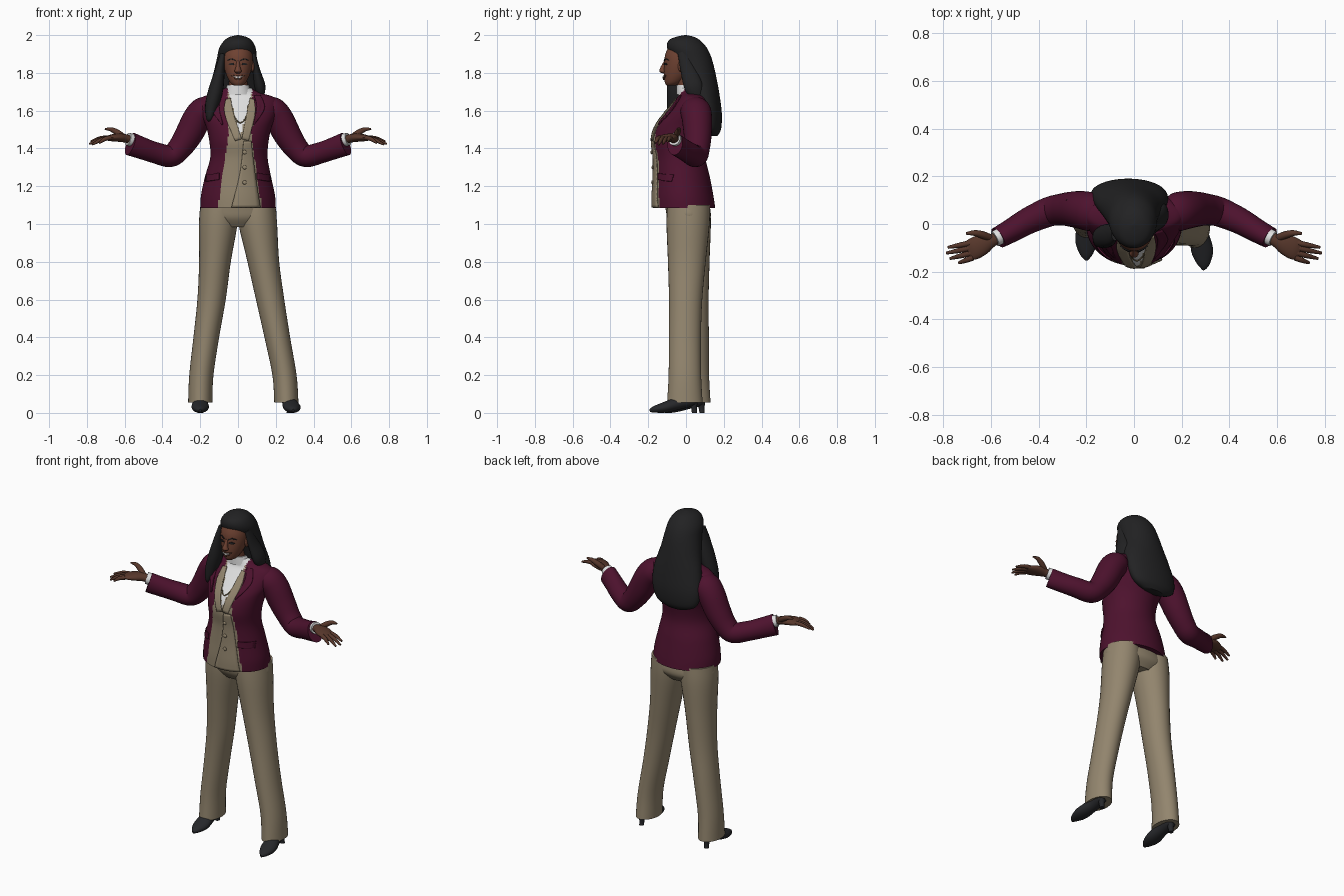
import bpy
from math import sin, cos, pi, sqrt
from mathutils import Vector

if "Cube" in bpy.data.objects:
    bpy.data.objects.remove(bpy.data.objects["Cube"])


def material(name, r, g, b):
    m = bpy.data.materials.new(name)
    m.use_nodes = True
    m.diffuse_color = (r, g, b, 1)
    bsdf = next(n for n in m.node_tree.nodes if n.type == 'BSDF_PRINCIPLED')
    bsdf.inputs["Base Color"].default_value = (r, g, b, 1)
    bsdf.inputs["Roughness"].default_value = 0.8
    return m


MAROON = material("maroon cloth", .075, .006, .027)
TAN = material("tan cloth", .29, .235, .155)
WHITE = material("white cloth", .75, .75, .75)
FACE = material("face skin", .16, .055, .032)
HAND = material("hand skin", .095, .038, .024)
HAIR = material("black hair", .016, .016, .017)
SHOE = material("shoe leather", .02, .021, .024)
GOLD = material("dull metal", .16, .12, .06)

X, Y, Z = Vector((1, 0, 0)), Vector((0, 1, 0)), Vector((0, 0, 1))
made = []


def add_mesh(name, verts, faces, mats):
    me = bpy.data.meshes.new(name)
    me.from_pydata(verts, [], faces)
    for m in mats:
        me.materials.append(m)
    ob = bpy.data.objects.new(name, me)
    bpy.context.collection.objects.link(ob)
    made.append(ob)
    return ob


def smooth_rings(rings, steps):
    """Catmull-Rom interpolation of (x, y, z, a, b) rings."""
    pts = [rings[0]] + list(rings) + [rings[-1]]
    out = []
    for i in range(1, len(pts) - 2):
        for s in range(steps):
            t = s / steps
            out.append([.5 * (2 * q + (r - p) * t + (2 * p - 5 * q + 4 * r - s2) * t * t
                              + (3 * q - p - 3 * r + s2) * t ** 3)
                        for p, q, r, s2 in zip(*pts[i - 1:i + 3])])
    return out + [list(rings[-1])]


def loft(name, rings, mat, n=24, steps=5, flat=False, ref=Y):
    """Skin elliptical rings; flat keeps them horizontal, else they follow the path."""
    rs = smooth_rings(rings, steps)
    verts, faces = [], []
    for i, r in enumerate(rs):
        c = Vector(r[:3])
        t = Z if flat else (Vector(rs[min(i + 1, len(rs) - 1)][:3]) - Vector(rs[max(i - 1, 0)][:3])).normalized()
        u = ref.cross(t).normalized()
        v = t.cross(u)
        for k in range(n):
            w = 2 * pi * k / n
            verts.append(c + u * cos(w) * max(r[3], .001) + v * sin(w) * max(r[4], .001))
    for i in range(len(rs) - 1):
        for k in range(n):
            l = (k + 1) % n
            faces.append((i * n + k, i * n + l, i * n + n + l, i * n + n + k))
    faces.append(tuple(reversed(range(n))))
    faces.append(tuple(range(len(verts) - n, len(verts))))
    return add_mesh(name, verts, faces, mat if isinstance(mat, list) else [mat])


def front(rings, x, z):
    """Front surface y of a horizontal loft."""
    rs = smooth_rings(rings, 8)
    r = min(rs, key=lambda q: abs(q[2] - z))
    return r[1] - r[4] * sqrt(max(0, 1 - ((x - r[0]) / r[3]) ** 2))


def plate(name, edge_a, edge_b, mat, rings, cols=6, rows=6, lift=.005):
    """Thin panel between two (x, z) edges, laid on the front of a loft."""
    ea, eb = [smooth_rings([p + (0, 0, 0) for p in e], rows) for e in (edge_a, edge_b)]
    verts, faces = [], []
    for p, q in zip(ea, eb):
        for c in range(cols + 1):
            x, z = [p[j] + (q[j] - p[j]) * c / cols for j in (0, 1)]
            verts.append((x, front(rings, x, z) - lift, z))
    w = cols + 1
    for i in range(len(ea) - 1):
        for c in range(cols):
            k = i * w + c
            faces.append((k, k + 1, k + w + 1, k + w))
    ob = add_mesh(name, verts, faces, [mat])
    sol = ob.modifiers.new("thickness", 'SOLIDIFY')
    sol.thickness, sol.offset = .006, 0
    return ob


def ball(name, loc, size, mat):
    bpy.ops.mesh.primitive_uv_sphere_add(segments=16, ring_count=10, radius=1, location=loc)
    ob = bpy.context.object
    ob.name, ob.scale = name, size
    ob.data.materials.append(mat)
    made.append(ob)


# Jacket body, coloured by zone
TORSO = [(0, -.01, 1.085, .2, .165), (0, -.015, 1.15, .196, .16), (0, -.022, 1.25, .175, .148),
         (.005, -.033, 1.35, .152, .137), (.005, -.033, 1.44, .157, .147), (.005, -.01, 1.52, .175, .15),
         (.003, .015, 1.58, .2, .132), (0, .032, 1.635, .213, .105), (0, .035, 1.672, .19, .08),
         (0, .025, 1.695, .115, .065), (0, .015, 1.72, .068, .056)]
jacket = loft("jacket", TORSO, [MAROON, TAN, WHITE], n=112, steps=7, flat=True)
ZONE = [(1.08, .118), (1.26, .09), (1.48, .06), (1.6, .08), (1.68, .065), (1.8, .05)]


def zone_width(z):
    for (z0, w0), (z1, w1) in zip(ZONE, ZONE[1:]):
        if z <= z1:
            return w0 + (w1 - w0) * (z - z0) / (z1 - z0)
    return .05


for f in jacket.data.polygons:
    x, y, z = f.center
    if y < .03 and f.normal.y < .1 and f.normal.z > -.9:
        if z > 1.46 and abs(x - .012) < (z - 1.46) * .26:
            f.material_index = 2
        elif abs(x - .01) < zone_width(z):
            f.material_index = 1

# Front overlap, lapels, pocket flaps, buttons
plate("front_overlap", [(.03, 1.44), (.01, 1.27), (-.035, 1.088)],
      [(.07, 1.44), (.09, 1.27), (.118, 1.088)], TAN, TORSO, rows=8)
for s, side in ((1, "left"), (-1, "right")):
    plate(side + "_lapel", [(.012 + s * .05, 1.665), (.012 + s * .035, 1.58), (.02, 1.45)],
          [(.01 + s * .075, 1.66), (.01 + s * .08, 1.58), (.02 + s * .035, 1.44)], TAN, TORSO)
    plate(side + "_collar", [(s * .085, 1.68), (s * .1, 1.62), (s * .08, 1.53)],
          [(s * .12, 1.68), (s * .14, 1.61), (s * .085, 1.525)], MAROON, TORSO)
    plate(side + "_pocket_flap", [(s * .1, 1.27), (s * .1, 1.235)],
          [(s * .168, 1.26), (s * .17, 1.225)], MAROON, TORSO)
for z in (1.38, 1.3, 1.22):
    ball("button", (.035, front(TORSO, .035, z) - .01, z), (.011, .006, .011), TAN)

# Necklace and blouse collar
chain = [(x, z) for x, z in ((-.035, 1.63), (-.02, 1.57), (.012, 1.535), (.045, 1.57), (.055, 1.63))]
loft("necklace", [(x, front(TORSO, x, z) - .004, z, .003, .003) for x, z in chain], GOLD, n=8)
loft("blouse_collar", [(0, .012, 1.685, .075, .062), (0, .005, 1.735, .058, .055)], WHITE, flat=True)

# Head, neck, face
HEAD = [(0, -.08, 1.732, .02, .022), (0, -.066, 1.75, .042, .046), (0, -.045, 1.795, .064, .072),
        (0, -.032, 1.85, .077, .083), (0, -.025, 1.9, .077, .084), (0, -.012, 1.95, .065, .07),
        (0, 0, 1.98, .03, .03)]
loft("neck", [(0, .01, 1.69, .05, .047), (0, -.01, 1.8, .05, .05)], FACE, flat=True)
loft("head", HEAD, FACE, n=32, flat=True)
loft("nose", [(0, -.105, 1.865, .008, .01), (0, -.121, 1.83, .012, .014),
              (0, -.124, 1.808, .019, .017), (0, -.115, 1.797, .008, .008)], FACE, n=16, flat=True)
plate("lips", [(-.034, 1.79), (0, 1.785), (.034, 1.79)],
      [(-.034, 1.784), (0, 1.762), (.034, 1.784)], HAND, HEAD, lift=.003)
plate("teeth", [(-.022, 1.783), (0, 1.78), (.022, 1.783)],
      [(-.022, 1.78), (0, 1.772), (.022, 1.78)], WHITE, HEAD, lift=.005)
for s, side in ((1, "left"), (-1, "right")):
    plate(side + "_eye", [(s * .018, 1.847), (s * .032, 1.853), (s * .048, 1.847)],
          [(s * .018, 1.844), (s * .032, 1.841), (s * .048, 1.844)], HAIR, HEAD, lift=.002)
    plate(side + "_brow", [(s * .014, 1.868), (s * .035, 1.877), (s * .056, 1.868)],
          [(s * .014, 1.862), (s * .035, 1.871), (s * .056, 1.865)], HAIR, HEAD, lift=.002)
    ball(side + "_ear", (s * .077, -.025, 1.835), (.01, .018, .03), FACE)

# Long hair: main mass, side locks, stray wisps
loft("hair", [(-.03, .14, 1.465, .07, .025), (-.03, .135, 1.5, .135, .05), (-.022, .12, 1.58, .16, .07),
              (-.012, .095, 1.68, .152, .083), (-.01, .065, 1.78, .125, .095), (-.006, .035, 1.87, .107, .103),
              (-.003, .006, 1.93, .097, .106), (0, -.008, 1.97, .074, .085), (0, -.005, 1.99, .045, .05),
              (0, -.003, 2, .004, .004)], HAIR, n=40, flat=True)
loft("right_front_lock", [(-.08, -.04, 1.9, .015, .03), (-.095, -.045, 1.82, .025, .045),
                          (-.115, -.05, 1.72, .038, .05), (-.138, -.055, 1.63, .036, .045),
                          (-.15, -.06, 1.56, .02, .035), (-.152, -.06, 1.54, .004, .01)], HAIR, n=16)
loft("left_side_lock", [(.08, -.02, 1.91, .012, .025), (.095, .01, 1.82, .02, .04),
                        (.115, .04, 1.73, .03, .05), (.125, .06, 1.67, .012, .03)], HAIR, n=16)
for i in range(3):
    z = 1.6 - i * .02
    loft("stray_wisp", [(-.15, .12, z + .02, .01, .01), (-.22, .12, z - .02, .007, .007),
                        (-.285 + i * .015, .1, z - .03, .002, .002)], HAIR, n=8)

# Arms, shirt cuffs, hands with palms up
FINGERS = {"index": (.78, -.098, 1.437), "middle": (.787, -.122, 1.424),
           "ring": (.772, -.145, 1.42), "little": (.735, -.163, 1.428)}
for s, side in ((1, "left"), (-1, "right")):
    def limb(name, rings, mat, **kw):
        loft(side + "_" + name, [(s * r[0],) + r[1:] for r in rings], mat, **kw)

    limb("sleeve", [(.13, .045, 1.615, .05, .06), (.175, .05, 1.602, .074, .08), (.215, .058, 1.56, .076, .08),
                    (.26, .062, 1.475, .073, .074), (.31, .06, 1.4, .064, .066), (.36, .05, 1.36, .059, .062),
                    (.44, .015, 1.378, .056, .056), (.51, -.025, 1.402, .058, .05),
                    (.57, -.058, 1.424, .062, .045)], MAROON, n=28)
    limb("shirt_cuff", [(.54, -.04, 1.437, .034, .034), (.583, -.062, 1.45, .034, .034)], WHITE)
    limb("palm", [(.55, -.05, 1.44, .022, .026), (.59, -.066, 1.452, .022, .027),
                  (.63, -.083, 1.457, .022, .042), (.67, -.103, 1.456, .018, .046),
                  (.695, -.115, 1.453, .01, .04)], HAND, n=20)
    limb("thumb", [(.6, -.06, 1.457, .015, .016), (.635, -.046, 1.482, .016, .016),
                   (.67, -.038, 1.5, .012, .012), (.705, -.04, 1.503, .004, .005)], HAND, n=12)
    for i, (finger, tip) in enumerate(FINGERS.items()):
        base = Vector((.675, -.078 - i * .021, 1.457))
        mid = (base + Vector(tip)) / 2 + Z * .007
        limb(finger + "_finger", [(*base, .012, .012), (*mid, .011, .011), (*tip, .005, .006)], HAND, n=12)

# Trousers
loft("trouser_seat", [(0, .015, .985, .13, .08), (0, .016, 1.03, .198, .113), (0, .01, 1.08, .2, .118),
                      (0, .0, 1.13, .18, .115)], TAN, n=40, flat=True)
HEIGHTS = (.055, .2, .4, .6, .8, 1, 1.1)
WIDTHS = (.064, .064, .068, .075, .084, .102, .098)
DEPTHS = (.094, .086, .085, .088, .1, .114, .113)
LEGS = {"left": ((.256, .246, .208, .17, .134, .105, .1), -.02),
        "right": ((-.2, -.194, -.168, -.14, -.122, -.105, -.1), .022)}
for side, (centres, shift) in LEGS.items():
    loft(side + "_trouser_leg",
         [(x, .014 + shift * min(1, (1.1 - z) * 1.6), z, a, b)
          for x, z, a, b in zip(centres, HEIGHTS, WIDTHS, DEPTHS)], TAN, n=32, flat=True)

# Heeled shoes
for side, x, dx, y in (("left", .272, .02, -.01), ("right", -.2, 0, .03)):
    loft(side + "_shoe", [(x + dx, y - .182, .012, .006, .008), (x + dx, y - .155, .019, .028, .018),
                          (x + dx * .7, y - .1, .03, .046, .029), (x, y - .02, .054, .038, .034),
                          (x, y + .05, .07, .034, .032), (x, y + .075, .07, .012, .015)], SHOE, ref=Z)
    loft(side + "_heel", [(x, y + .055, 0, .014, .014), (x, y + .052, .03, .015, .016),
                          (x, y + .048, .065, .027, .026)], SHOE, n=16, flat=True)

# Smooth shading with crisp edges
bpy.ops.object.select_all(action='DESELECT')
for ob in made:
    ob.select_set(True)
bpy.context.view_layer.objects.active = made[0]
bpy.ops.object.shade_smooth_by_angle(angle=.8)
